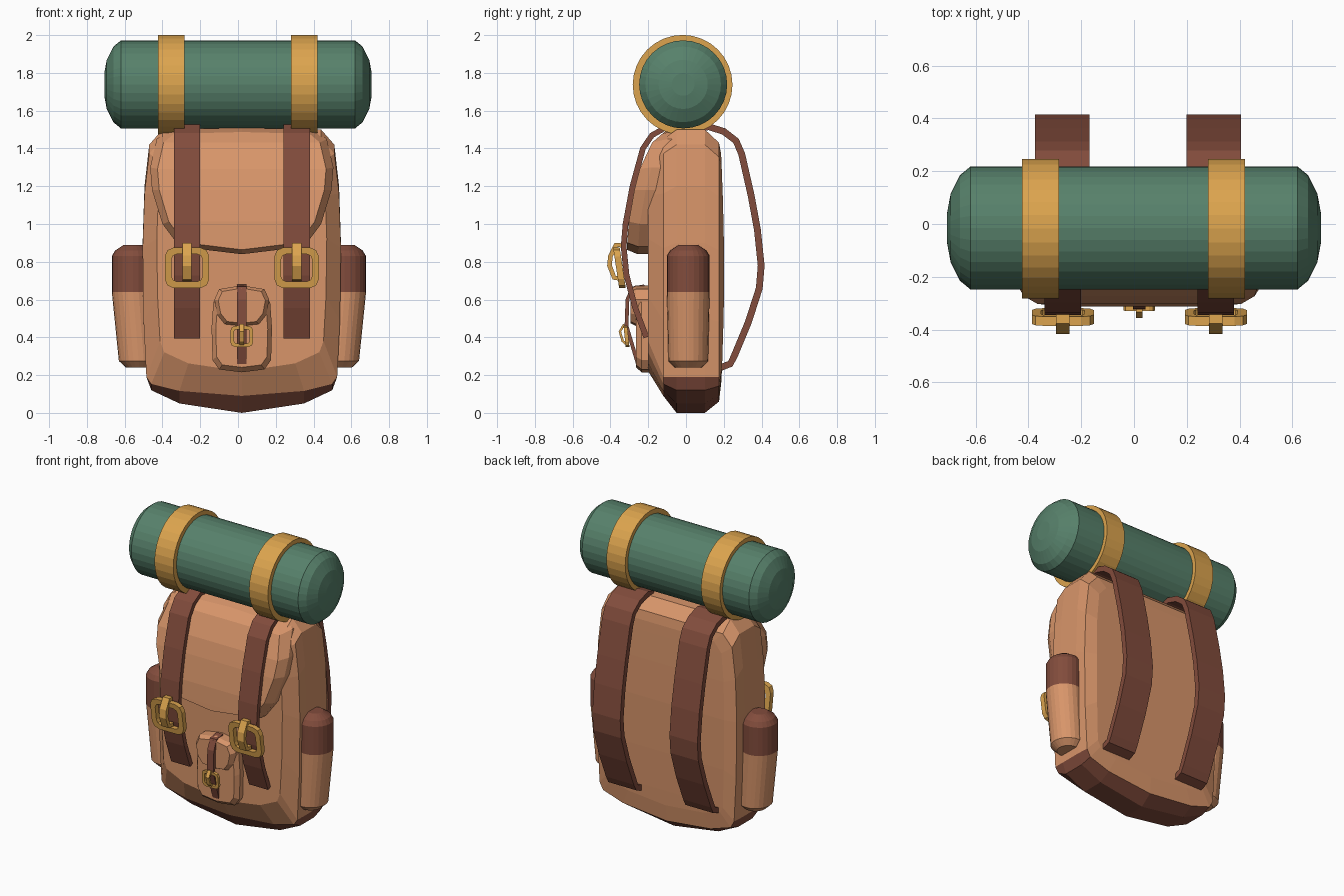
import bpy, bmesh, math

if "Cube" in bpy.data.objects:
    bpy.data.objects.remove(bpy.data.objects["Cube"])


def material(name, r, g, b):
    lin = [((c / 255 + 0.055) / 1.055) ** 2.4 for c in (r, g, b)]
    m = bpy.data.materials.new(name)
    m.diffuse_color = (*lin, 1)
    m.use_nodes = True
    m.node_tree.nodes["Principled BSDF"].inputs["Base Color"].default_value = m.diffuse_color
    return m


TAN = material("tan canvas", 216, 149, 106)
BROWN = material("brown leather", 130, 76, 60)
GOLD = material("gold", 220, 164, 78)
GREEN = material("green bedroll", 87, 129, 107)


def loft(name, loops, mats, closed=False, mat_rule=None):
    """Skin a list of equal point loops; ends get strip caps unless closed."""
    bm = bmesh.new()
    rows = [[bm.verts.new(p) for p in loop] for loop in loops]
    n, m = len(rows[0]), len(rows)
    for i in range(m if closed else m - 1):
        a, b = rows[i], rows[(i + 1) % m]
        for j in range(n):
            k = (j + 1) % n
            f = bm.faces.new((a[j], a[k], b[k], b[j]))
            if mat_rule:
                f.material_index = mat_rule(i, j)
    if not closed:
        for row in (rows[0], rows[-1]):
            for j in range(n // 2):
                quad = [row[j], row[j + 1], row[(n - j - 1) % n], row[(n - j) % n]]
                bm.faces.new(list(dict.fromkeys(quad)))
    bmesh.ops.recalc_face_normals(bm, faces=bm.faces)
    me = bpy.data.meshes.new(name)
    bm.to_mesh(me)
    bm.free()
    for mat in mats:
        me.materials.append(mat)
    ob = bpy.data.objects.new(name, me)
    bpy.context.collection.objects.link(ob)
    return ob


def mirrored(half):
    return half + [(-x, z) for x, z in reversed(half[1:-1])]


def interp(table, t):
    for (a, va), (b, vb) in zip(table, table[1:]):
        if t <= b:
            return va + (vb - va) * max(0, t - a) / (b - a)
    return table[-1][1]


def ribbon(name, path, x, width, thick, mat):
    """Flat strap following a (y, z) path."""
    loops = []
    for i, (y, z) in enumerate(path):
        a, b = path[max(i - 1, 0)], path[min(i + 1, len(path) - 1)]
        dy, dz = b[0] - a[0], b[1] - a[1]
        s = thick / 2 / math.hypot(dy, dz)
        ny, nz = -dz * s, dy * s
        loops.append([(x + sx * width / 2, y + t * ny, z + t * nz)
                      for sx, t in ((-1, -1), (1, -1), (1, 1), (-1, 1))])
    return loft(name, loops, [mat])


def buckle_frame(name, x, z, w, h, bar, y, depth, lean):
    """Rounded rectangular ring standing in front of a strap."""
    def ring(hw, hh, c, yy):
        pts = [(hw, hh - c), (hw - c * .3, hh - c * .3), (hw - c, hh)]
        pts += [(-a, b) for a, b in reversed(pts)]
        pts += [(-a, -b) for a, b in pts]
        return [(x + a, yy - lean * b, z + b) for a, b in pts]
    o, i = (w / 2, h / 2, w * .2), (w / 2 - bar, h / 2 - bar, w * .12)
    loft(name, [ring(*o, y), ring(*o, y - depth), ring(*i, y - depth), ring(*i, y)],
         [GOLD], closed=True)


CX = 0.02

# Main bag: front-to-back layers (y, side inset, bottom z, z of corner, top z)
core = [(0, 0), (.33, .05), (.479, .12), (.505, .19), (.52, .5), (.525, .9),
        (.515, 1.2), (.49, 1.42), (.42, 1.5), (0, 1.5)]
layers = [(-.20, .075, .22, .38, 1.38), (-.12, 0, .09, .19, 1.45),
          (-.05, 0, 0, .19, 1.5), (.10, 0, 0, .19, 1.5),
          (.175, .005, .06, .19, 1.43), (.18, .08, .17, .27, 1.37)]
loops = []
for k, (y, inset, zb, zp, zt) in enumerate(layers):
    loop = []
    for x, z in mirrored(core):
        nz = zb + z * (zp - zb) / .19 if z <= .19 else zp + (z - .19) * (zt - zp) / 1.31
        ny = y + (.022 * math.sin(math.pi * nz / 1.5) if k == 5 else 0)
        loop.append((CX + x * (1 - inset / .525), ny, nz))
    loops.append(loop)
n = len(loops[0])
loft("bag_body", loops, [TAN, BROWN],
     mat_rule=lambda i, j: int(1 <= i <= 3 and (j < 3 or j >= n - 3)))

# Top flap with a sloping front
slope = [(.84, -.315), (1.0, -.305), (1.2, -.27), (1.4, -.215), (1.5, -.10)]
flap = mirrored([(0, .84), (.33, .88), (.42, 1.0), (.475, 1.18), (.485, 1.3),
                 (.45, 1.45), (.39, 1.5), (0, 1.51)])
front = [(x * .92, 1.18 + (z - 1.18) * .93) for x, z in flap]
loft("top_flap", [[(CX + x, -.02, z) for x, z in flap],
                  [(CX + x, interp(slope, z) + .06, z) for x, z in flap],
                  [(CX + x, interp(slope, z), z) for x, z in front]], [TAN])

# Small front pocket and its flap
for name, half, ys in (
        ("front_pocket", [(0, .215), (.12, .23), (.155, .28), (.16, .45), (.15, .59), (0, .59)],
         (-.15, -.235, -.265)),
        ("front_pocket_flap", [(0, .46), (.09, .47), (.13, .52), (.145, .6), (.12, .655), (0, .675)],
         (-.18, -.265, -.295))):
    out = mirrored(half)
    zc = (half[0][1] + half[-1][1]) / 2
    loft(name, [[(CX + x * s, y, zc + (z - zc) * s) for x, z in out]
                for y, s in zip(ys, (1, 1, .86))], [TAN])
ribbon("front_pocket_strap", [(-.22, .67), (-.285, .66), (-.31, .6), (-.315, .46),
                              (-.285, .36), (-.255, .26)], CX, .048, .02, BROWN)
buckle_frame("front_pocket_buckle", CX, .405, .12, .11, .018, -.305, .02, .1)
ribbon("front_pocket_prong", [(-.31, .36), (-.335, .38), (-.35, .43), (-.33, .465), (-.31, .46)],
       CX, .025, .013, GOLD)

for side, s in (("left", -1), ("right", 1)):
    # Front strap with buckle
    x = CX + s * .29
    ribbon(side + "_front_strap",
           [(.02, 1.5), (-.10, 1.515), (-.18, 1.47), (-.228, 1.4), (-.283, 1.2), (-.32, 1.0),
            (-.33, .88), (-.315, .73), (-.27, .56), (-.21, .40)], x, .14, .03, BROWN)
    buckle_frame(side + "_buckle", x, .768, .235, .215, .035, -.335, .035, .15)
    ribbon(side + "_buckle_prong", [(-.335, .71), (-.38, .715), (-.405, .78), (-.40, .83),
                                    (-.37, .89), (-.335, .885)], x, .05, .025, GOLD)

    # Shoulder strap on the back
    ribbon(side + "_shoulder_strap",
           [(.06, 1.50), (.12, 1.515), (.20, 1.49), (.265, 1.44), (.295, 1.37), (.345, 1.15),
            (.378, .97), (.398, .78), (.388, .66), (.33, .48), (.255, .30), (.235, .26), (.17, .235)],
           .015 + s * .287, .207, .036, BROWN)

    # Side bottle pocket with brown cap, leaning inward at the bottom
    prof = [(.07, .24), (.105, .275), (.113, .64), (.113, .83), (.095, .86), (.05, .89)]
    loft(side + "_side_pocket",
         [[(.005 + s * (.56 - max(0, .64 - z) * .08) + r * math.cos(a), .012 + r * math.sin(a), z)
           for a in (2 * math.pi * k / 24 for k in range(24))] for r, z in prof],
         [TAN, BROWN], mat_rule=lambda i, j: int(i >= 2)).data.polygons[-1].material_index = 1
    ob = bpy.data.objects[side + "_side_pocket"]
    for p in ob.data.polygons:
        if p.center.z > .65:
            p.material_index = 1

    # Gold band round the bedroll
    bx = s * .352 - .002
    loft(side + "_bedroll_band",
         [[(bx + dx, -.018 + r * math.cos(a), 1.737 + r * math.sin(a))
           for a in (2 * math.pi * k / 32 for k in range(32))]
          for dx, r in ((-.07, .225), (-.07, .264), (.07, .264), (.07, .225))], [GOLD], closed=True)

# Rolled bedroll with domed ends
ends = [(.708, .06), (.695, .13), (.66, .2), (.62, .233)]
roll = [(-x, r) for x, r in ends] + ends[::-1]
loft("bedroll", [[(x, -.015 + r * math.cos(a), 1.739 + r * math.sin(a))
                  for a in (2 * math.pi * k / 32 for k in range(32))] for x, r in roll], [GREEN])
